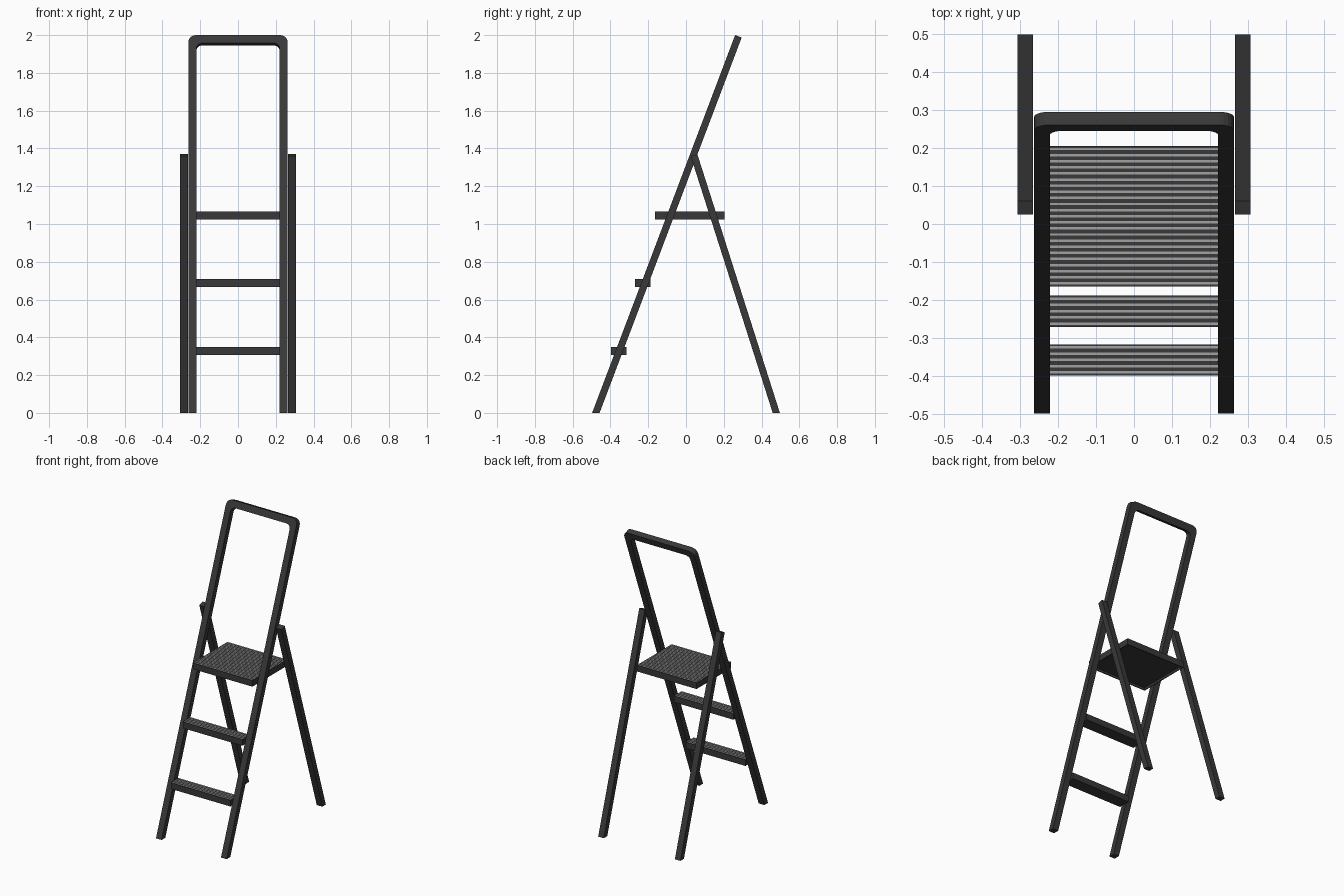
import bpy, bmesh
from math import sin, cos, pi, atan
from mathutils import Vector

if "Cube" in bpy.data.objects:
    bpy.data.objects.remove(bpy.data.objects["Cube"])


def material(name, grey):
    m = bpy.data.materials.new(name)
    m.diffuse_color = (grey, grey, grey, 1)
    m.use_nodes = True
    m.node_tree.nodes["Principled BSDF"].inputs["Base Color"].default_value = m.diffuse_color
    return m


dark = material("dark_metal", 0.04)
light = material("grip_grey", 0.36)


def finish(name, bm, mat):
    bmesh.ops.recalc_face_normals(bm, faces=bm.faces[:])
    mesh = bpy.data.meshes.new(name)
    bm.to_mesh(mesh)
    bm.free()
    mesh.materials.append(mat)
    ob = bpy.data.objects.new(name, mesh)
    bpy.context.collection.objects.link(ob)


def add_prism(bm, near, far):
    """Solid between two matching outlines."""
    a = [bm.verts.new(p) for p in near]
    b = [bm.verts.new(p) for p in far]
    bm.faces.new(a)
    bm.faces.new(b[::-1])
    for i in range(len(a)):
        j = (i + 1) % len(a)
        bm.faces.new((a[j], a[i], b[i], b[j]))


def add_bar(bm, profile, x0, x1):
    """Extrude a (y, z) profile along x."""
    add_prism(bm, [(x0, y, z) for y, z in profile], [(x1, y, z) for y, z in profile])


# Front frame: one leaning U-shaped tube with rounded upper corners
lean, thick = atan(0.3785), 0.037
length = 2.0 / cos(lean)


def arch(half, top, radius, steps=5):
    right = [(half, 0)] + [(half - radius + radius * cos(k * pi / 2 / steps),
                            top - radius + radius * sin(k * pi / 2 / steps))
                           for k in range(steps + 1)]
    return right + [(-x, s) for x, s in reversed(right)]


front, back = [], []
for x, s in arch(0.263, length, 0.04) + arch(0.221, length - 0.045, 0.03)[::-1]:
    p = Vector((x, -0.497 + s * sin(lean), s * cos(lean)))
    front.append(p)
    if s == 0:
        back.append(p + Vector((0, thick / cos(lean), 0)))
    else:
        back.append(p + thick * Vector((0, cos(lean), -sin(lean))))
bm = bmesh.new()
add_prism(bm, front, back)
finish("front_frame", bm, dark)

# Rear legs: flat feet, square-cut upper ends
leg = [(0.459, 0), (0.497, 0), (0.060, 1.370), (0.025, 1.359)]
for side, label in ((1, "right"), (-1, "left")):
    bm = bmesh.new()
    add_bar(bm, leg, side * 0.265, side * 0.306)
    finish("rear_leg_" + label, bm, dark)


# Treads with pale grip strips along their length
def tread(name, y0, y1, z0, z1, strips, recess=0.0):
    bm = bmesh.new()
    top = z1 - 0.001
    add_bar(bm, [(y0, z0), (y0, top), (y1, top), (y1, z0)], -0.222, 0.222)
    bmesh.ops.recalc_face_normals(bm, faces=bm.faces[:])
    if recess:
        # shallow hollow underneath
        bottom = min(bm.faces, key=lambda f: f.calc_center_median().z)
        for width in (0.008, 0.001):
            bmesh.ops.inset_region(bm, faces=[bottom], thickness=width)
        for v in bottom.verts:
            v.co.z += recess
    finish(name, bm, dark)

    bm = bmesh.new()
    pitch = (y1 - y0) / strips
    for i in range(strips):
        a, b = y0 + (i + 0.3) * pitch, y0 + (i + 0.7) * pitch
        add_bar(bm, [(a, top), (a, z1), (b, z1), (b, top)], -0.221, 0.221)
    finish(name + "_grip_strips", bm, light)


tread("lower_step", -0.398, -0.316, 0.306, 0.349, 5)
tread("middle_step", -0.270, -0.188, 0.666, 0.709, 5)
tread("top_platform", -0.164, 0.205, 1.023, 1.066, 23, recess=0.015)
